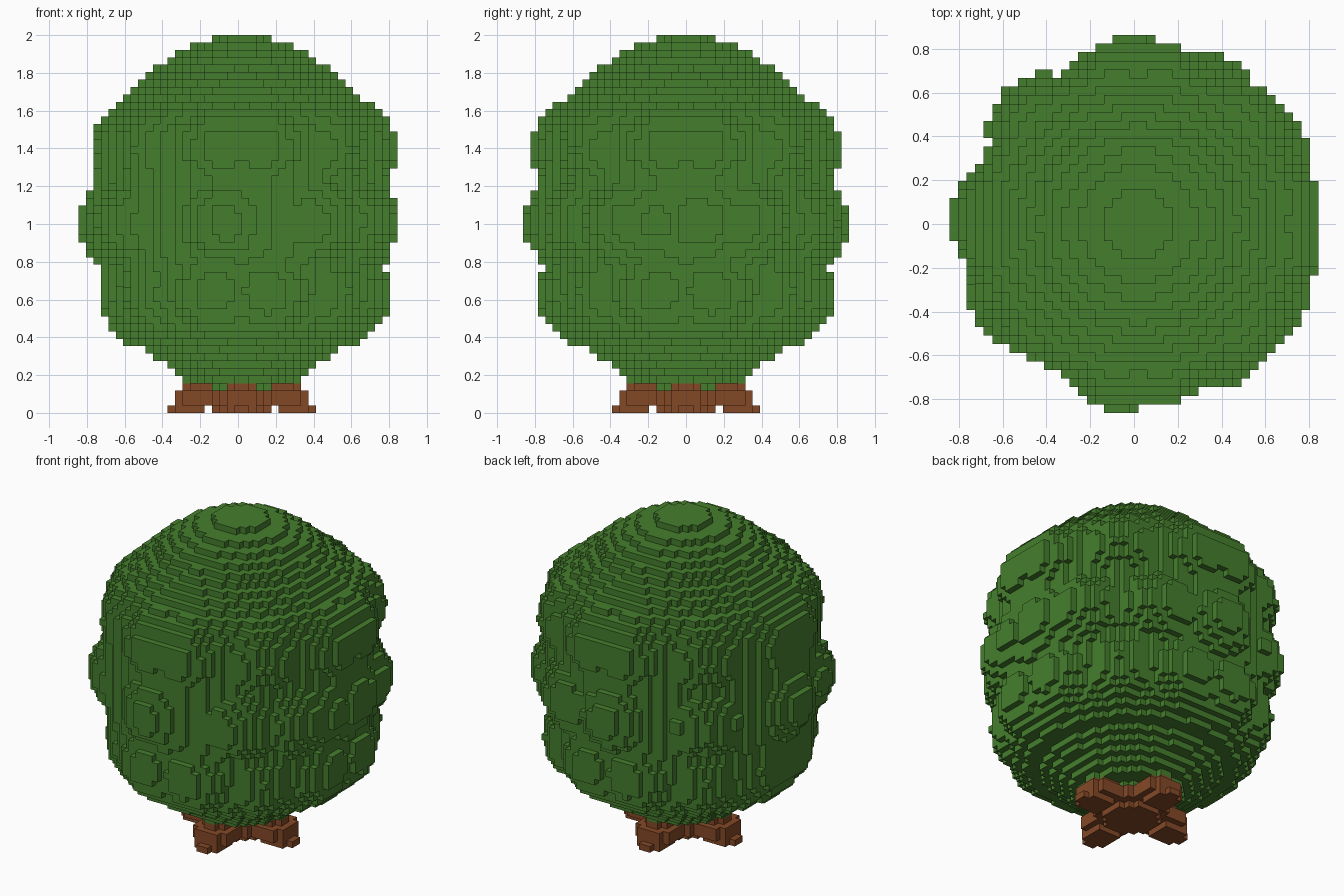
import bpy
import bmesh
import math
from mathutils import Vector

cube = bpy.data.objects.get("Cube")
if cube:
    bpy.data.objects.remove(cube, do_unlink=True)

S = 2 / 51                      # block size
OFFSET_X = S / 2                # tree axis sits half a block off centre


def make_material(name, color):
    mat = bpy.data.materials.new(name)
    mat.use_nodes = True
    mat.diffuse_color = color
    mat.node_tree.nodes["Principled BSDF"].inputs["Base Color"].default_value = color
    return mat


def build_blocks(name, cells, mat):
    """Skin a set of grid cells with only their outward faces."""
    bm = bmesh.new()
    verts = {}

    def vert(p):
        if p not in verts:
            verts[p] = bm.verts.new((p[0] * S + OFFSET_X, p[1] * S, p[2] * S))
        return verts[p]

    for c in cells:
        for axis in range(3):
            u, v = (axis + 1) % 3, (axis + 2) % 3
            for side in (0, 1):
                n = list(c)
                n[axis] += 2 * side - 1
                if tuple(n) in cells:
                    continue
                corners = []
                for du, dv in ((0, 0), (1, 0), (1, 1), (0, 1)):
                    p = list(c)
                    p[axis] += side
                    p[u] += du
                    p[v] += dv
                    corners.append(vert(tuple(p)))
                bm.faces.new(corners if side else corners[::-1])
    mesh = bpy.data.meshes.new(name)
    bm.to_mesh(mesh)
    bm.free()
    mesh.materials.append(mat)
    obj = bpy.data.objects.new(name, mesh)
    bpy.context.collection.objects.link(obj)


# Foliage outline: height, radius
PROFILE = [(0.1, 0.1), (0.14, 0.19), (0.18, 0.31), (0.26, 0.41), (0.335, 0.51),
           (0.375, 0.62), (0.42, 0.68), (0.5, 0.73), (0.7, 0.75), (0.9, 0.78),
           (1.4, 0.78), (1.51, 0.765), (1.57, 0.73), (1.63, 0.68), (1.67, 0.635),
           (1.78, 0.5), (1.86, 0.415), (1.9, 0.345), (1.94, 0.265), (2.0, 0.12)]


def radius_at(z):
    for (z0, r0), (z1, r1) in zip(PROFILE, PROFILE[1:]):
        if z0 <= z <= z1:
            return r0 + (r1 - r0) * (z - z0) / (z1 - z0)
    return 0


# Leafy lobes swelling out of the crown
lobes = []


def add_lobe(angle, z, reach, r):
    a = math.radians(angle)
    d = reach - r
    lobes.append((Vector((d * math.cos(a), d * math.sin(a), z)), r))


for quarter in range(0, 360, 90):
    trim = 0.03 if quarter == 180 else 0       # the right side is slimmer
    for turn in (-10, 10, 45):
        add_lobe(quarter + turn, 1.4, 0.835 - trim, 0.27)
    for turn in (-15, 14, 45):
        add_lobe(quarter + turn, 0.64, 0.805 - trim, 0.27)
for angle in (-16, 7, 30, 62, 93, 135, 178, 212, 262, 306, 330):
    add_lobe(angle, 1.01, 0.84 if -20 < angle < 10 else 0.865, 0.27)

foliage = set()
for k in range(3, 51):
    z = (k + 0.5) * S
    base = radius_at(z)
    near = [(c, r) for c, r in lobes if abs(c.z - z) < r]
    for i in range(-22, 21):
        for j in range(-22, 22):
            p = Vector(((i + 0.5) * S, (j + 0.5) * S, z))
            if p.xy.length < base or any((p - c).length < r for c, r in near):
                foliage.add((i, j, k))

# Trunk hub with four roots; each layer: hub radius, root start, root end, half width
trunk = set()
for k, (hub, start, end, half) in enumerate([(4.3, 5, 10, 2), (5.3, 0, 9, 3),
                                             (5.3, 0, 9, 3), (4.5, 0, 8, 2)]):
    for i in range(-10, 10):
        for j in range(-10, 10):
            x, y = abs(i + 0.5), abs(j + 0.5)
            far, across = max(x, y), min(x, y)
            root = start < far < end and across < half
            tip = far > end - 1 and across > half - 1      # clipped toe corners
            if math.hypot(x, y) < hub or (root and not tip):
                trunk.add((i, j, k))

build_blocks("foliage", foliage, make_material("leaf green", (0.06, 0.21, 0.026, 1)))
build_blocks("trunk", trunk - foliage, make_material("bark brown", (0.23, 0.066, 0.02, 1)))
